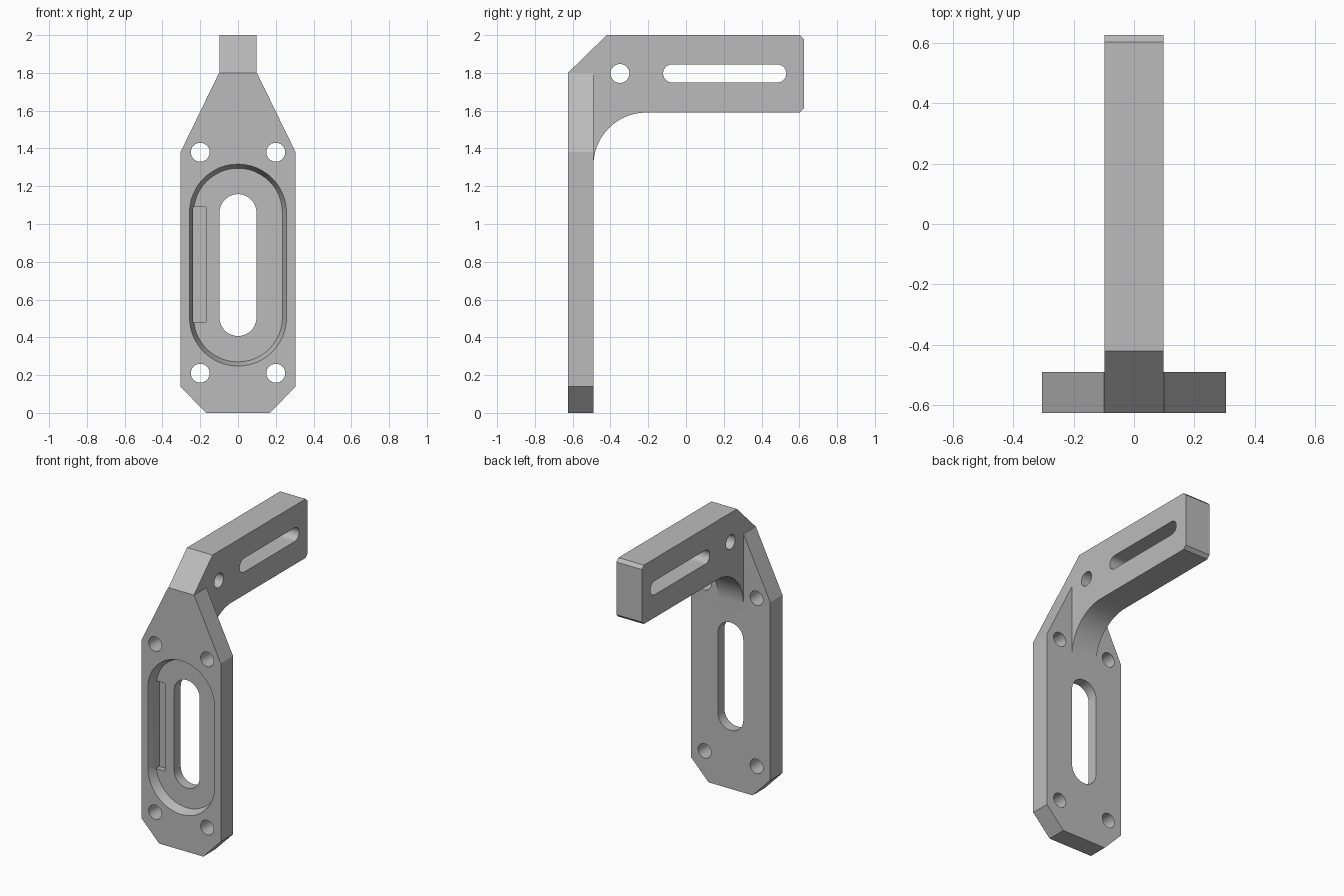
import bpy, bmesh
from math import pi, sin, cos

cube = bpy.data.objects.get("Cube")
if cube:
    bpy.data.objects.remove(cube, do_unlink=True)

steel = bpy.data.materials.new("grey_metal")
steel.use_nodes = True
grey = (0.5, 0.5, 0.5, 1)
steel.diffuse_color = grey
steel.node_tree.nodes["Principled BSDF"].inputs["Base Color"].default_value = grey


def prism(name, start, end, d0, d1, axis):
    """Loft between two matching outlines at depths d0 and d1 along an axis."""
    bm = bmesh.new()
    place = (lambda u, v, d: (u, d, v)) if axis == "Y" else (lambda u, v, d: (d, u, v))
    a = [bm.verts.new(place(u, v, d0)) for u, v in start]
    b = [bm.verts.new(place(u, v, d1)) for u, v in end]
    bm.faces.new(a)
    bm.faces.new(b[::-1])
    for i in range(len(a)):
        j = (i + 1) % len(a)
        bm.faces.new((a[j], a[i], b[i], b[j]))
    bmesh.ops.recalc_face_normals(bm, faces=bm.faces)
    mesh = bpy.data.meshes.new(name)
    bm.to_mesh(mesh)
    bm.free()
    mesh.materials.append(steel)
    obj = bpy.data.objects.new(name, mesh)
    bpy.context.collection.objects.link(obj)
    return obj


def arc(u, v, r, a0, a1, n=24):
    return [(u + r * cos(a0 + (a1 - a0) * i / n), v + r * sin(a0 + (a1 - a0) * i / n))
            for i in range(n + 1)]


def circle(u, v, r):
    return arc(u, v, r, 0, 2 * pi, 40)[:-1]


def upright_slot(r, low=0.505, high=1.06):
    return arc(0, high, r, 0, pi) + arc(0, low, r, pi, 2 * pi)


def combine(target, other, operation):
    """Apply a boolean and remove the helper."""
    other.hide_render = True
    mod = target.modifiers.new("boolean", "BOOLEAN")
    mod.operation, mod.object, mod.solver = operation, other, "EXACT"
    bpy.context.view_layer.objects.active = target
    bpy.ops.object.modifier_apply(modifier=mod.name)
    bpy.data.objects.remove(other, do_unlink=True)


def cut(target, start, d0, d1, axis, end=None):
    combine(target, prism("cutter", start, end or start, d0, d1, axis), "DIFFERENCE")


FRONT, BACK = -0.625, -0.49

# Upright plate with chamfered foot and tapered shoulders
half = [(0.17, 0), (0.305, 0.14), (0.305, 1.38), (0.1, 1.8)]
outline = half + [(-x, z) for x, z in reversed(half)]
bracket = prism("bracket", outline, outline, FRONT, BACK, "Y")

# Recess with sloping walls, its side pocket, and the through slot
floor = FRONT + 0.063
slope = 0.022 / 0.063
cut(bracket, upright_slot(0.257 + 0.02 * slope), FRONT - 0.02, floor, "Y", upright_slot(0.235))
pocket = [(-0.237, 0.48), (-0.17, 0.48), (-0.17, 1.09), (-0.237, 1.09)]
cut(bracket, pocket, floor - 0.01, FRONT + 0.1, "Y")
cut(bracket, upright_slot(0.098), -0.8, -0.3, "Y")

# Corner bolt holes
for x in (-0.2, 0.2):
    for z in (0.21, 1.38):
        cut(bracket, circle(x, z, 0.05), -0.8, -0.3, "Y")

# Arm with a curved underside where it meets the plate
side = [(FRONT, 1.8), (-0.42, 2), (0.603, 2), (0.625, 1.978), (0.625, 1.612), (0.603, 1.59)]
side += arc(-0.21, 1.31, 0.28, pi / 2, pi)
side += [(-0.55, 1.31), (-0.55, 1.7)]
arm = prism("arm", side, side, -0.098, 0.098, "X")
cut(arm, circle(-0.35, 1.797, 0.05), -0.3, 0.3, "X")
long_slot = arc(0.483, 1.797, 0.048, -pi / 2, pi / 2) + arc(-0.073, 1.797, 0.048, pi / 2, 3 * pi / 2)
cut(arm, long_slot, -0.3, 0.3, "X")
combine(bracket, arm, "UNION")

# Smooth the curved walls, keep the machined edges sharp
bpy.ops.object.select_all(action="DESELECT")
bracket.select_set(True)
bpy.context.view_layer.objects.active = bracket
bpy.ops.object.shade_smooth_by_angle(angle=pi / 7)
